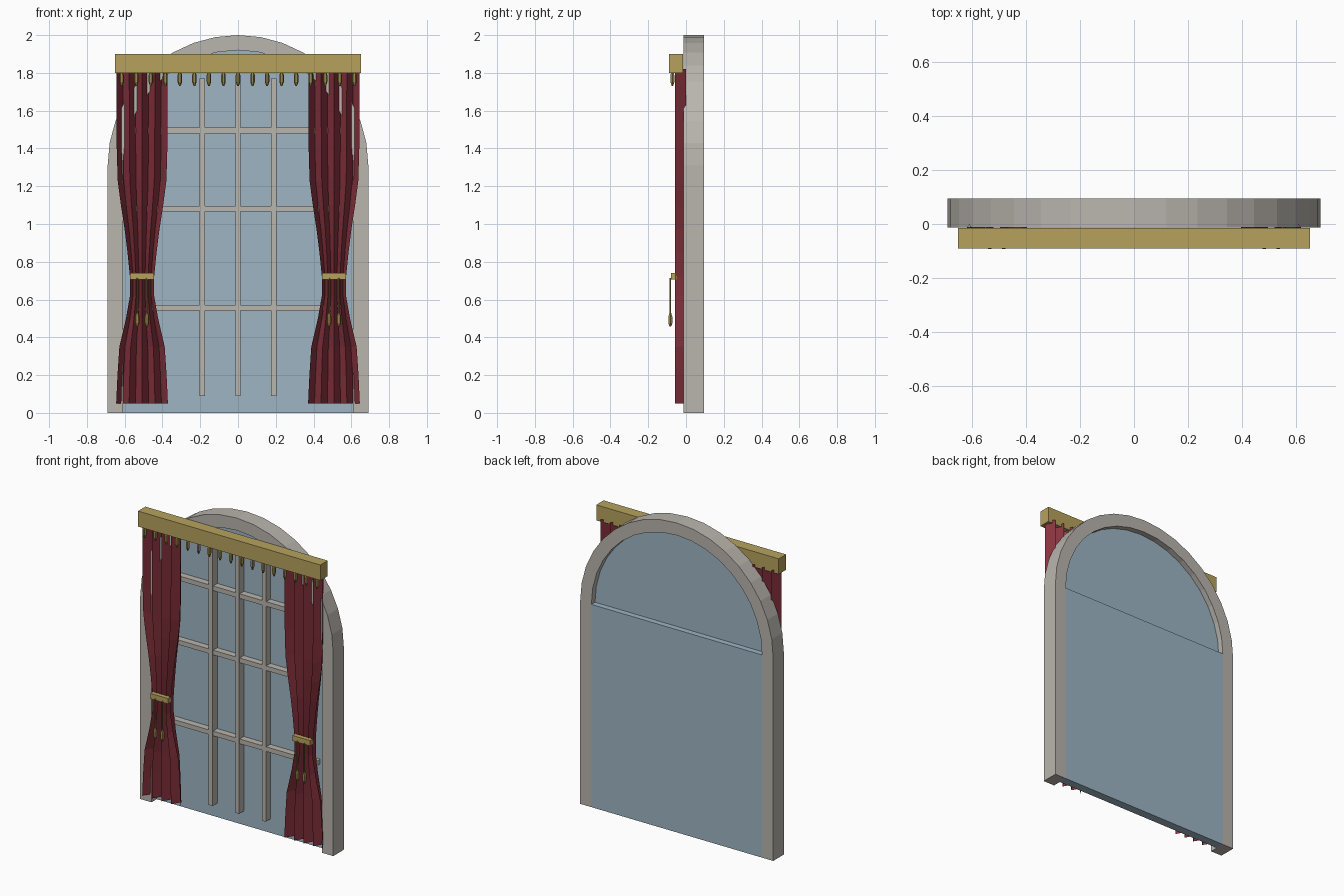
import bpy, bmesh, math

if "Cube" in bpy.data.objects:
    bpy.data.objects.remove(bpy.data.objects["Cube"])


def material(name, rgb):
    m = bpy.data.materials.new(name)
    m.diffuse_color = (*rgb, 1.0)
    m.use_nodes = True
    m.node_tree.nodes["Principled BSDF"].inputs["Base Color"].default_value = m.diffuse_color
    return m


STONE = material("warm_grey_frame", (0.49, 0.465, 0.425))
GLASS = material("pale_blue_glass", (0.34, 0.46, 0.55))
RED = material("deep_red_cloth", (0.25, 0.033, 0.048))
GOLD = material("gold_trim", (0.47, 0.36, 0.11))
DARK_GOLD = material("dark_gold_tassel", (0.32, 0.245, 0.065))

SPRING = 1.31            # height where the arch begins
R_OUT, R_IN = 0.69, 0.61
SEG = 18


def finish(bm, name, mat, fix_normals=True):
    if fix_normals:
        bmesh.ops.recalc_face_normals(bm, faces=bm.faces[:])
    me = bpy.data.meshes.new(name)
    bm.to_mesh(me)
    bm.free()
    me.materials.append(mat)
    ob = bpy.data.objects.new(name, me)
    bpy.context.collection.objects.link(ob)
    return ob


def box(name, mat, x0, x1, y0, y1, z0, z1):
    bm = bmesh.new()
    bmesh.ops.create_cube(bm, size=1)
    for v in bm.verts:
        v.co = (x0 + (v.co.x + 0.5) * (x1 - x0),
                y0 + (v.co.y + 0.5) * (y1 - y0),
                z0 + (v.co.z + 0.5) * (z1 - z0))
    return finish(bm, name, mat)


def arc(r):
    return [(r * math.cos(math.pi * i / SEG), SPRING + r * math.sin(math.pi * i / SEG))
            for i in range(SEG + 1)]


def extrude_faces(bm, depth):
    geom = bmesh.ops.extrude_face_region(bm, geom=bm.faces[:])["geom"]
    moved = [g for g in geom if isinstance(g, bmesh.types.BMVert)]
    bmesh.ops.translate(bm, verts=moved, vec=(0, depth, 0))


def lathe(bm, profile, x, y, sides=6):
    """Closed spindle from (z, radius) pairs, added to bm."""
    rings = []
    for z, r in profile:
        rings.append([bm.verts.new((x + r * math.cos(2 * math.pi * k / sides),
                                    y + r * math.sin(2 * math.pi * k / sides), z))
                      for k in range(sides)])
    for a, b in zip(rings, rings[1:]):
        for k in range(sides):
            j = (k + 1) % sides
            bm.faces.new((a[k], a[j], b[j], b[k]))
    bm.faces.new(rings[0])
    bm.faces.new(rings[-1])


# Arched frame: legs plus half ring, open at the bottom
bm = bmesh.new()
outer = [(R_OUT, 0)] + arc(R_OUT) + [(-R_OUT, 0)]
inner = [(R_IN, 0)] + arc(R_IN) + [(-R_IN, 0)]
vo = [bm.verts.new((x, -0.013, z)) for x, z in outer]
vi = [bm.verts.new((x, -0.013, z)) for x, z in inner]
for i in range(len(vo) - 1):
    bm.faces.new((vo[i], vo[i + 1], vi[i + 1], vi[i]))
extrude_faces(bm, 0.108)
finish(bm, "arched_frame", STONE)

# Thick lower pane and thinner arched pane
box("lower_glass", GLASS, -R_IN, R_IN, 0.04, 0.095, 0, SPRING)
bm = bmesh.new()
bm.faces.new([bm.verts.new((x, 0.04, z)) for x, z in arc(R_IN)])
extrude_faces(bm, 0.018)
finish(bm, "arched_glass", GLASS)

# Glazing bars
for i, x in enumerate((-0.19, 0, 0.19)):
    box(f"upright_bar_{i}", STONE, x - 0.014, x + 0.014, -0.008, 0.041, 0.09, 1.77)
for i, z in enumerate((0.557, 1.08, 1.495)):
    box(f"cross_bar_{i}", STONE, -0.56, 0.56, -0.003, 0.041, z - 0.015, z + 0.015)

# Pelmet box with a row of hanging tassels
box("pelmet", GOLD, -0.652, 0.652, -0.09, -0.015, 1.80, 1.90)
bm = bmesh.new()
for i in range(-8, 9):
    lathe(bm, [(1.805, 0.006), (1.788, 0.012), (1.752, 0.012), (1.73, 0.004)],
          i * 0.077, -0.072)
finish(bm, "pelmet_tassels", DARK_GOLD)

# Curtains: pleated sheets gathered at the tie; (height, half width)
GATHER = [(0.05, 0.137), (0.20, 0.130), (0.35, 0.120), (0.50, 0.085), (0.62, 0.064),
          (0.72, 0.064), (0.85, 0.077), (0.97, 0.092), (1.10, 0.112), (1.23, 0.129),
          (1.40, 0.134), (1.82, 0.136)]
PLEATS = 4
for side, label in ((-1, "left"), (1, "right")):
    cx = side * 0.508
    bm = bmesh.new()
    rows = []
    for z, half in GATHER:
        rows.append([bm.verts.new((cx + half * (k / PLEATS - 1),
                                   -0.057 if k % 2 == 0 else 0.0, z))
                     for k in range(2 * PLEATS + 1)])
    for a, b in zip(rows, rows[1:]):
        for k in range(2 * PLEATS):
            bm.faces.new((a[k], a[k + 1], b[k + 1], b[k]))
    finish(bm, f"{label}_curtain", RED, fix_normals=False)

    # Tie band with two corded tassels
    box(f"{label}_tie_band", GOLD, cx - 0.063, cx + 0.063, -0.08, -0.05, 0.705, 0.74)
    bm = bmesh.new()
    for dx in (-0.026, 0.026):
        lathe(bm, [(0.715, 0.004), (0.52, 0.004)], cx + dx, -0.083)
        lathe(bm, [(0.53, 0.005), (0.51, 0.012), (0.475, 0.012), (0.457, 0.005)],
              cx + dx, -0.083)
    finish(bm, f"{label}_tie_tassels", DARK_GOLD)
